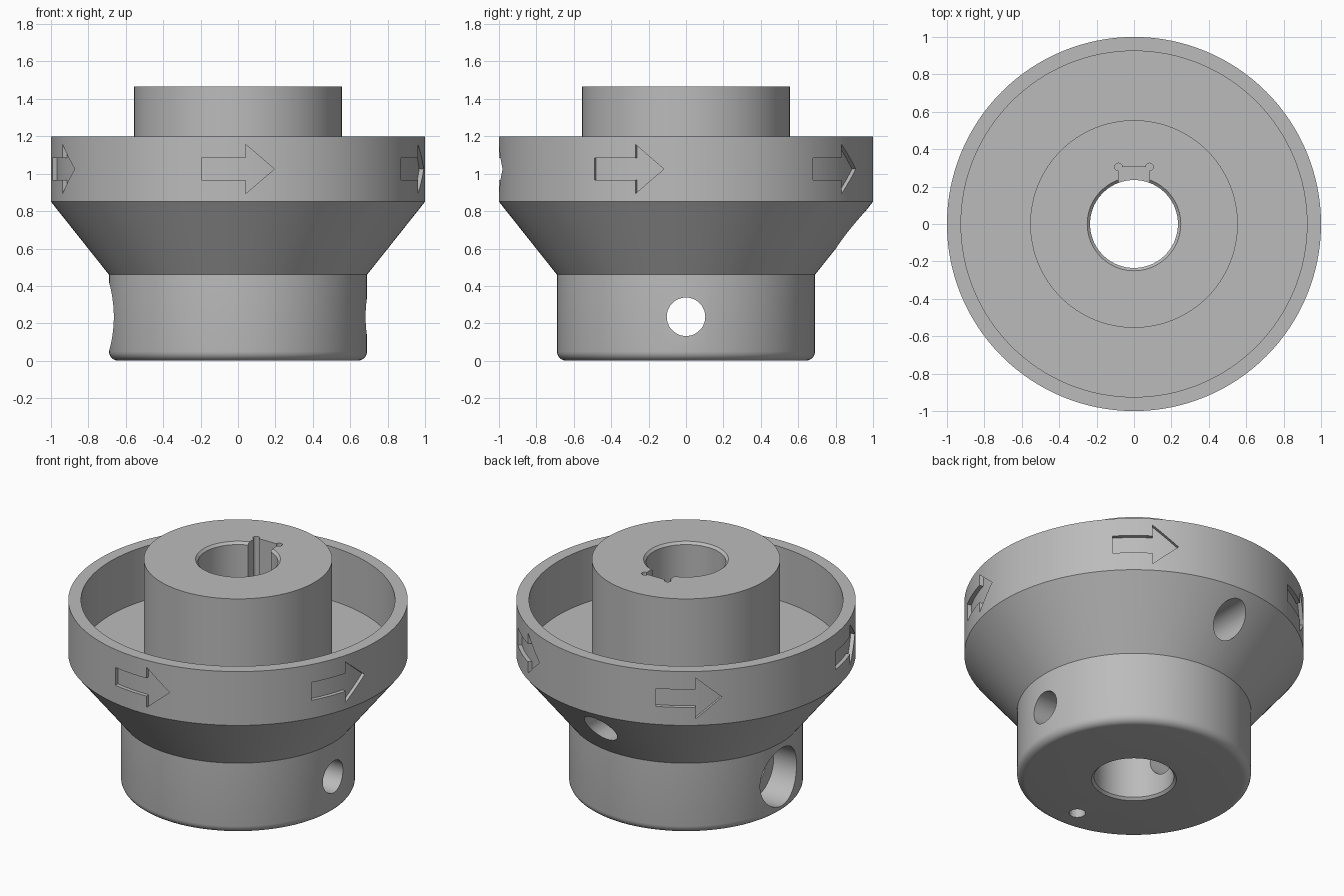
import bpy, bmesh, math
from mathutils import Matrix, Vector

if "Cube" in bpy.data.objects:
    bpy.data.objects.remove(bpy.data.objects["Cube"])

SEGMENTS = 128
grey = bpy.data.materials.new("machined grey")
grey.use_nodes = True
grey.diffuse_color = (0.5, 0.5, 0.5, 1)
grey.node_tree.nodes["Principled BSDF"].inputs["Base Color"].default_value = (0.5, 0.5, 0.5, 1)


def new_object(name, bm):
    bmesh.ops.recalc_face_normals(bm, faces=bm.faces)
    mesh = bpy.data.meshes.new(name)
    bm.to_mesh(mesh)
    bm.free()
    mesh.materials.append(grey)
    obj = bpy.data.objects.new(name, mesh)
    bpy.context.collection.objects.link(obj)
    return obj


def lathe(name, profile):
    """Revolve a closed (radius, height) profile about z."""
    bm = bmesh.new()
    rings = []
    for i in range(SEGMENTS):
        a = math.tau * i / SEGMENTS
        rings.append([bm.verts.new((r * math.cos(a), r * math.sin(a), z)) for r, z in profile])
    n = len(profile)
    for i in range(SEGMENTS):
        a, b = rings[i], rings[(i + 1) % SEGMENTS]
        for j in range(n):
            k = (j + 1) % n
            bm.faces.new((a[j], b[j], b[k], a[k]))
    return new_object(name, bm)


def rod(name, start, end, radius, segments=48):
    """Cylinder between two points."""
    start, end = Vector(start), Vector(end)
    axis = end - start
    turn = axis.to_track_quat('Z', 'Y').to_matrix().to_4x4()
    bm = bmesh.new()
    bmesh.ops.create_cone(bm, cap_ends=True, segments=segments, radius1=radius, radius2=radius,
                          depth=axis.length, matrix=Matrix.Translation((start + end) / 2) @ turn)
    return new_object(name, bm)


def prism(name, outline, offset, matrix):
    """Extrude a flat outline by an offset vector, then place it."""
    bm = bmesh.new()
    face = bm.faces.new([bm.verts.new(p) for p in outline])
    top = bmesh.ops.extrude_face_region(bm, geom=[face])
    verts = [g for g in top["geom"] if isinstance(g, bmesh.types.BMVert)]
    bmesh.ops.translate(bm, verts=verts, vec=offset)
    bmesh.ops.transform(bm, matrix=matrix, verts=bm.verts)
    return new_object(name, bm)


def cut(target, cutter, discard=True):
    cutter.hide_render = True
    mod = target.modifiers.new("cut", 'BOOLEAN')
    mod.operation = 'DIFFERENCE'
    mod.solver = 'EXACT'
    mod.object = cutter
    bpy.context.view_layer.update()
    graph = bpy.context.evaluated_depsgraph_get()
    mesh = bpy.data.meshes.new_from_object(target.evaluated_get(graph))
    target.modifiers.clear()
    target.data = mesh
    if discard:
        bpy.data.objects.remove(cutter)


# Turned body: rounded foot, cone, cupped rim, central post and chamfered bore
fillet = 0.05
foot = [(0.69 - fillet + fillet * math.sin(t), fillet - fillet * math.cos(t))
        for t in (math.pi / 2 * i / 6 for i in range(7))]
body = lathe("flanged_hub", [(0.25, 0)] + foot + [
    (0.69, 0.46), (1, 0.85), (1, 1.2), (0.925, 1.2), (0.925, 0.85),
    (0.555, 0.85), (0.555, 1.465), (0.25, 1.465), (0.235, 1.45), (0.235, 0.015)])

# Cross hole, its counterbore, the cone set-screw hole and the small foot hole
cut(body, rod("cross_hole", (-0.9, 0, 0.235), (0.9, 0, 0.235), 0.103))
cut(body, rod("counterbore", (-0.9, 0, 0.235), (-0.5, 0, 0.235), 0.187, 64))
cut(body, rod("set_screw_hole", (0, 0.1, 0.7), (0, 1.2, 0.7), 0.103))
cut(body, rod("foot_hole", (0, -0.52, -0.1), (0, -0.52, 0.25), 0.048, 32))

# Blind keyway with relieved corners
key = [(-0.083, 0.1, 0.5), (0.083, 0.1, 0.5), (0.083, 0.305, 0.5), (-0.083, 0.305, 0.5)]
cut(body, prism("keyway", key, (0, 0, 1.1), Matrix()))
for side in (-1, 1):
    x = side * 0.083
    cut(body, rod("keyway_relief", (x, 0.305, 0.5), (x, 0.305, 1.6), 0.02, 24))

# Five engraved arrows around the rim, with floors that follow the curve
core = rod("arrow_floor", (0, 0, 0.8), (0, 0, 1.25), 0.975, SEGMENTS)
half = [(-0.195, 0.058), (0.04, 0.058), (0.04, 0.132)]
arrow = ([(x, -0.8, 1.025 + h) for x, h in half] + [(0.195, -0.8, 1.025)]
         + [(x, -0.8, 1.025 - h) for x, h in reversed(half)])
for i in range(5):
    cutter = prism("arrow", arrow, (0, -0.4, 0), Matrix.Rotation(math.tau * i / 5, 4, 'Z'))
    cut(cutter, core, discard=False)
    cut(body, cutter)
bpy.data.objects.remove(core)

# Smooth turned surfaces, crisp edges
bpy.ops.object.select_all(action='DESELECT')
body.select_set(True)
bpy.context.view_layer.objects.active = body
bpy.ops.object.shade_smooth_by_angle(angle=math.radians(30))
